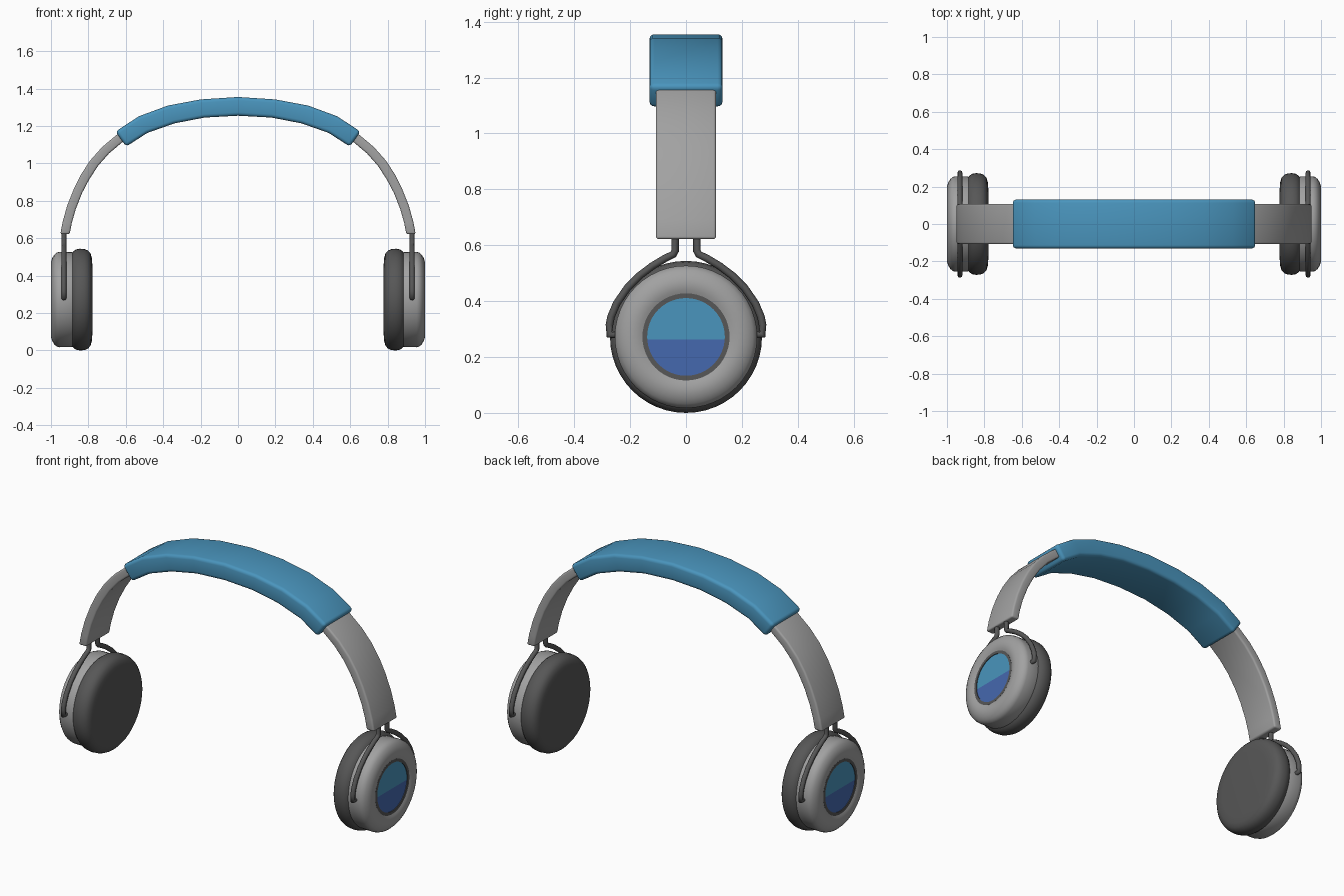
import bpy, bmesh, math

if "Cube" in bpy.data.objects:
    bpy.data.objects.remove(bpy.data.objects["Cube"])

CZ = 0.272   # height of the ear cup axis


def material(name, rgb):
    m = bpy.data.materials.new(name)
    m.diffuse_color = (*rgb, 1)
    m.use_nodes = True
    m.node_tree.nodes["Principled BSDF"].inputs["Base Color"].default_value = m.diffuse_color
    return m


GREY = material("light grey", (0.36, 0.36, 0.36))
DARK = material("dark grey", (0.095, 0.095, 0.095))
BLUE = material("blue", (0.068, 0.30, 0.51))
INDIGO = material("indigo", (0.060, 0.14, 0.43))


def finish(bm, name, mats, mirror=True, angle=35):
    bmesh.ops.recalc_face_normals(bm, faces=bm.faces)
    me = bpy.data.meshes.new(name)
    bm.to_mesh(me)
    bm.free()
    ob = bpy.data.objects.new(name, me)
    bpy.context.collection.objects.link(ob)
    for m in mats:
        me.materials.append(m)
    bpy.ops.object.select_all(action='DESELECT')
    ob.select_set(True)
    bpy.context.view_layer.objects.active = ob
    bpy.ops.object.shade_smooth_by_angle(angle=math.radians(angle))
    if mirror:
        mod = ob.modifiers.new("mirror", 'MIRROR')
        mod.use_mirror_merge = False
    return ob


def band(name, outer, inner, half, bevel, mat, mirror):
    """Box section swept along outer/inner (x, z) outlines, edges rounded."""
    bm = bmesh.new()
    rings = []
    for (ox, oz), (ix, iz) in zip(outer, inner):
        rings.append([bm.verts.new(c) for c in (
            (ox, -half, oz), (ox, half, oz), (ix, half, iz), (ix, -half, iz))])
    for a, b in zip(rings, rings[1:]):
        for i in range(4):
            j = (i + 1) % 4
            bm.faces.new((a[i], a[j], b[j], b[i]))
    bm.faces.new(rings[0])
    bm.faces.new(rings[-1])
    bmesh.ops.recalc_face_normals(bm, faces=bm.faces)
    sharp = [e for e in bm.edges if e.calc_face_angle(0) > 0.9]
    bmesh.ops.bevel(bm, geom=sharp, offset=bevel, segments=3, profile=0.5,
                    affect='EDGES')
    return finish(bm, name, [mat], mirror)


def lathe(name, profile, mats, segs=48, split=None):
    """Turn an (x, radius) profile round the ear cup axis."""
    bm = bmesh.new()
    rings = []
    for x, r in profile:
        if r == 0:
            rings.append([bm.verts.new((x, 0, CZ))] * segs)
        else:
            rings.append([bm.verts.new((x, r * math.cos(2 * math.pi * i / segs),
                                        CZ + r * math.sin(2 * math.pi * i / segs)))
                          for i in range(segs)])
    for a, b in zip(rings, rings[1:]):
        for i in range(segs):
            j = (i + 1) % segs
            bm.faces.new(list(dict.fromkeys((a[i], a[j], b[j], b[i]))))
    if split is not None:
        bmesh.ops.bisect_plane(bm, geom=bm.verts[:] + bm.edges[:] + bm.faces[:],
                               plane_co=(0, 0, split), plane_no=(0, 0, 1))
        for f in bm.faces:
            f.material_index = int(f.calc_center_median().z < split)
    return finish(bm, name, mats)


# Padded headband
po = [(0, 1.355), (0.2, 1.342), (0.375, 1.309), (0.53, 1.252), (0.655, 1.17)]
pi = [(0, 1.255), (0.18, 1.245), (0.34, 1.214), (0.485, 1.163), (0.598, 1.09)]
flip = lambda pts: [(-x, z) for x, z in pts[:0:-1]] + pts
band("headband_pad", flip(po), flip(pi), 0.131, 0.018, BLUE, False)

# Side straps, one each side
band("side_strap",
     [(0.56, 1.205), (0.652, 1.15), (0.727, 1.087), (0.79, 1.016), (0.838, 0.943),
      (0.877, 0.866), (0.913, 0.775), (0.937, 0.69), (0.95, 0.622)],
     [(0.54, 1.162), (0.62, 1.112), (0.69, 1.053), (0.748, 0.987), (0.795, 0.915),
      (0.833, 0.843), (0.867, 0.757), (0.889, 0.68), (0.9, 0.622)],
     0.108, 0.01, GREY, True)

# Wire yokes holding the cups
cu = bpy.data.curves.new("yoke_wire", 'CURVE')
cu.dimensions = '3D'
cu.bevel_depth = 0.0135
cu.bevel_resolution = 2
cu.use_fill_caps = True
cu.materials.append(DARK)
wire = [(0.039, 0.65), (0.039, 0.58), (0.046, 0.567), (0.075, 0.553), (0.12, 0.526),
        (0.165, 0.492), (0.21, 0.447), (0.248, 0.392), (0.268, 0.345),
        (0.274, 0.315), (0.274, 0.28), (0.24, 0.28)]
for sx in (-1, 1):
    for sy in (-1, 1):
        sp = cu.splines.new('POLY')
        sp.points.add(len(wire) - 1)
        for p, (y, z) in zip(sp.points, wire):
            p.co = (sx * 0.931, sy * y, z, 1)
        sp.use_smooth = True
bpy.context.collection.objects.link(bpy.data.objects.new("yoke_wire", cu))

# Ear cushions
lathe("ear_cushion",
      [(0.89, 0), (0.89, 0.245), (0.88, 0.258), (0.866, 0.268), (0.845, 0.272),
       (0.82, 0.27), (0.802, 0.262), (0.789, 0.248), (0.782, 0.225), (0.779, 0.19),
       (0.778, 0)], [DARK])

# Outer shells
lathe("cup_shell",
      [(0.88, 0), (0.88, 0.25), (0.89, 0.254), (0.955, 0.255), (0.97, 0.251),
       (0.983, 0.239), (0.993, 0.222), (0.999, 0.203), (1.0, 0.185),
       (0.997, 0.168), (0.992, 0.155), (0.98, 0.155), (0.98, 0)], [GREY])

# Dark rim and two-tone disc on each shell
lathe("disc_rim", [(0.98, 0.156), (0.993, 0.156), (0.993, 0.139), (0.98, 0.139)], [DARK])
lathe("two_tone_disc", [(0.982, 0.14), (0.989, 0.14), (0.989, 0)],
      [BLUE, INDIGO], split=0.262)
